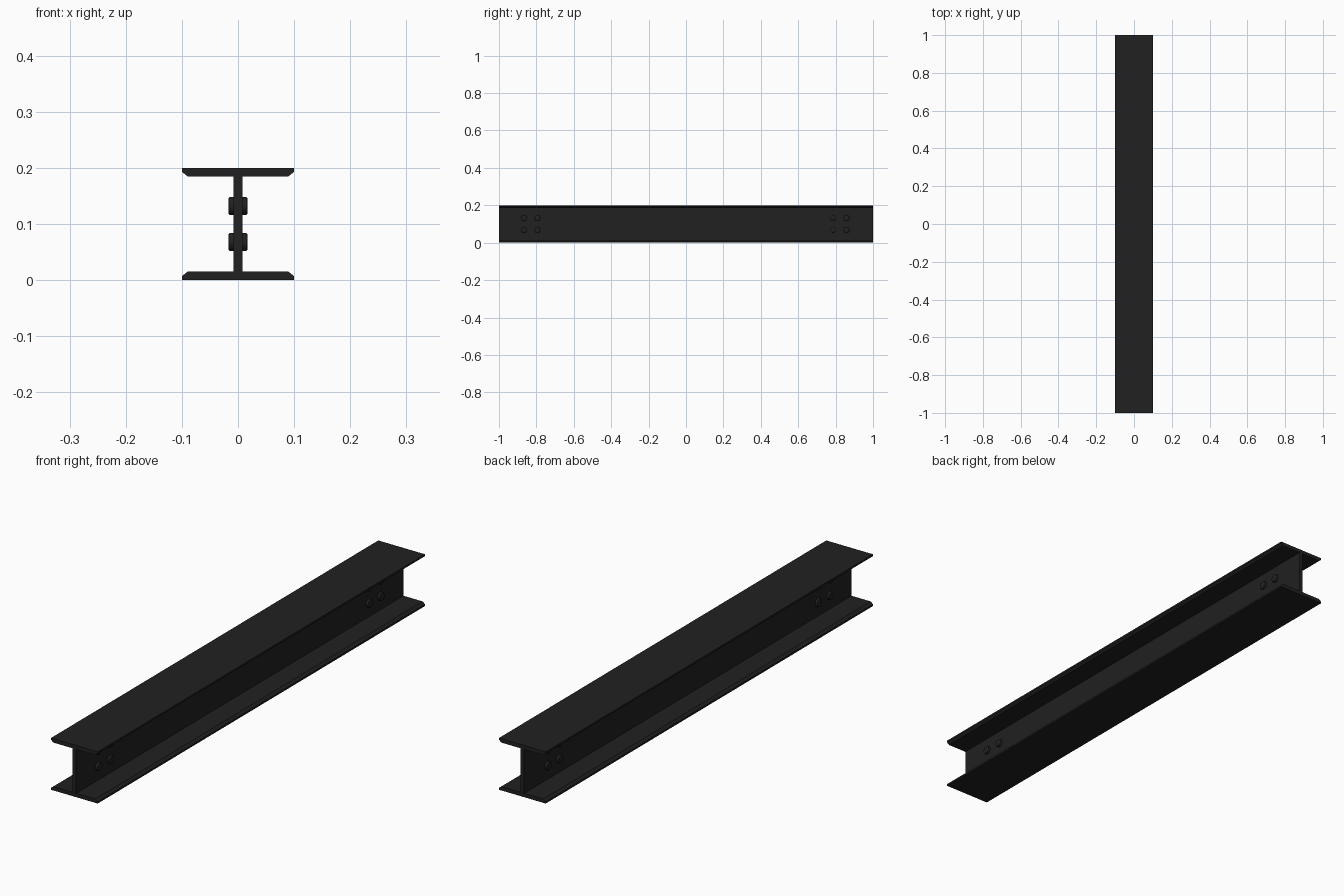
import bpy, bmesh, math
from mathutils import Matrix

if "Cube" in bpy.data.objects:
    bpy.data.objects.remove(bpy.data.objects["Cube"])

steel = bpy.data.materials.new("dark steel")
steel.diffuse_color = (0.015, 0.015, 0.015, 1)
steel.use_nodes = True
steel.node_tree.nodes["Principled BSDF"].inputs["Base Color"].default_value = steel.diffuse_color


def finish(name, bm, angle):
    bmesh.ops.recalc_face_normals(bm, faces=bm.faces)
    mesh = bpy.data.meshes.new(name)
    bm.to_mesh(mesh)
    bm.free()
    mesh.materials.append(steel)
    ob = bpy.data.objects.new(name, mesh)
    bpy.context.collection.objects.link(ob)
    bpy.ops.object.select_all(action='DESELECT')
    ob.select_set(True)
    bpy.context.view_layer.objects.active = ob
    bpy.ops.object.shade_smooth_by_angle(angle=math.radians(angle))
    return ob


# I-beam: one quarter of the section, mirrored, then extruded along y
quarter = [(0.008, 0.085), (0.09, 0.085), (0.1, 0.093), (0.1, 0.1)]
right = [(x, -z) for x, z in reversed(quarter)] + quarter
section = right + [(-x, z) for x, z in reversed(right)]
bm = bmesh.new()
face = bm.faces.new([bm.verts.new((x, -1, z + 0.1)) for x, z in section])
ext = bmesh.ops.extrude_face_region(bm, geom=[face])
bmesh.ops.translate(bm, vec=(0, 2, 0),
                    verts=[v for v in ext["geom"] if isinstance(v, bmesh.types.BMVert)])
finish("i_beam", bm, 30)

# Bolts: through the web, heads on both sides with softened rims
for end, ys in (("front", (-0.866, -0.794)), ("back", (0.787, 0.858))):
    for y in ys:
        for z in (0.068, 0.132):
            bm = bmesh.new()
            bmesh.ops.create_cone(bm, cap_ends=True, segments=24,
                                  radius1=0.016, radius2=0.016, depth=0.034,
                                  matrix=Matrix.Rotation(math.pi / 2, 4, 'Y'))
            rims = [e for e in bm.edges if abs(e.verts[0].co.x - e.verts[1].co.x) < 1e-4]
            bmesh.ops.bevel(bm, geom=rims, offset=0.003, segments=2,
                            profile=0.5, affect='EDGES')
            bolt = finish(end + "_bolt", bm, 40)
            bolt.location = (0, y, z)
